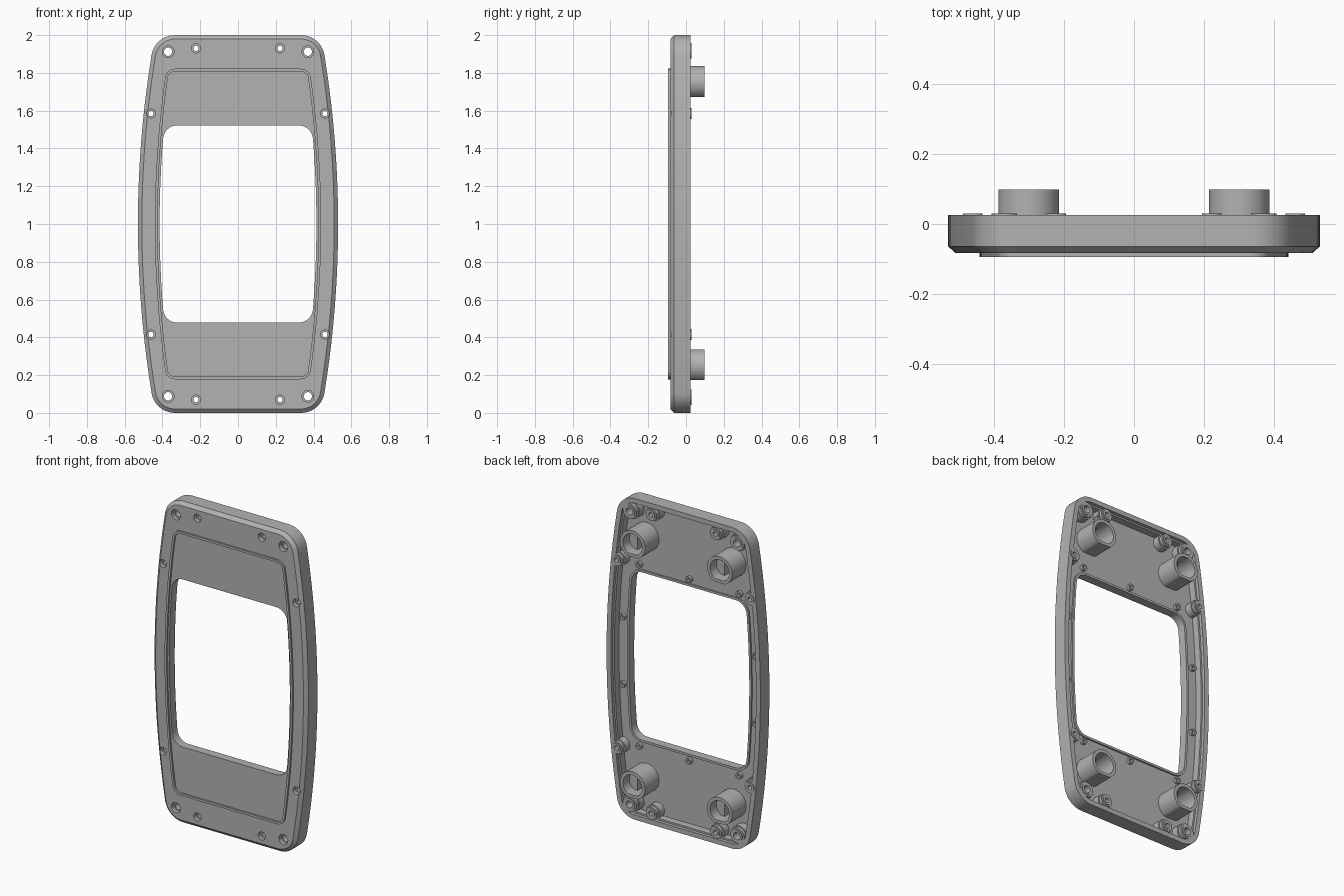
import bpy, bmesh, math
from math import sin, cos, pi

if "Cube" in bpy.data.objects:
    bpy.data.objects.remove(bpy.data.objects["Cube"], do_unlink=True)

grey = bpy.data.materials.new("plain grey")
grey.use_nodes = True
grey.diffuse_color = (0.45, 0.45, 0.45, 1)
grey.node_tree.nodes["Principled BSDF"].inputs["Base Color"].default_value = (0.45, 0.45, 0.45, 1)

FRONT, BACK, FLOOR = -0.083, 0.025, -0.04


def outline(w, h, r, inset=0.0, bow=5.56, n=10):
    """Bowed-side, rounded-corner outline in x and z, around z = 1."""
    w, h, r, bow = w - inset, h - inset, r - inset, bow - inset
    mid = w - bow
    cx = mid + math.sqrt((bow - r) ** 2 - (h - r) ** 2)
    a0 = math.atan2(h - r, cx - mid)
    quarter = [(mid + bow * cos(a0 * i / n), bow * sin(a0 * i / n)) for i in range(n)]
    for i in range(n + 1):
        a = a0 + (pi / 2 - a0) * i / n
        quarter.append((cx + r * cos(a), h - r + r * sin(a)))
    half = quarter + [(-x, z) for x, z in reversed(quarter)]
    low = [(x, -z) for x, z in reversed(half)][1:-1]
    return [(x, z + 1) for x, z in half + low]


def circle(x, z, r, n=32, flat=None):
    """Circle, optionally with a flat cut along its underside."""
    low = -r if flat is None else -flat
    return [(x + r * cos(2 * pi * i / n), z + max(low, r * sin(2 * pi * i / n)))
            for i in range(n)]


def loft(name, sections, ring=False):
    """Skin a list of (y, outline) sections; a ring joins last to first."""
    bm = bmesh.new()
    loops = [[bm.verts.new((x, y, z)) for x, z in pts] for y, pts in sections]
    pairs = list(zip(loops, loops[1:]))
    if ring:
        pairs.append((loops[-1], loops[0]))
    else:
        bm.faces.new(loops[0])
        bm.faces.new(loops[-1])
    for a, b in pairs:
        for i in range(len(a)):
            j = (i + 1) % len(a)
            bm.faces.new((a[i], a[j], b[j], b[i]))
    bmesh.ops.recalc_face_normals(bm, faces=bm.faces)
    me = bpy.data.meshes.new(name)
    bm.to_mesh(me)
    bm.free()
    me.materials.append(grey)
    ob = bpy.data.objects.new(name, me)
    bpy.context.collection.objects.link(ob)
    return ob


def tube(name, outer, inner, y0, y1):
    return loft(name, [(y0, outer), (y1, outer), (y1, inner), (y0, inner)], ring=True)


def cut(target, cutter):
    """Subtract the cutter and discard it."""
    mod = target.modifiers.new("cut", 'BOOLEAN')
    mod.operation, mod.solver, mod.object = 'DIFFERENCE', 'EXACT', cutter
    bpy.context.view_layer.objects.active = target
    bpy.ops.object.modifier_apply(modifier=mod.name)
    bpy.data.objects.remove(cutter, do_unlink=True)


def four(x, z):
    return [(sx * x, 1 + sz * z) for sx in (-1, 1) for sz in (-1, 1)]


# screw positions: (x, z, bore radius, counterbore radius, pillar radius)
screws = [(x, z, 0.022, 0.031, 0.055) for x, z in four(0.37, 0.912)]
screws += [(x, z, 0.014, 0.025, 0.046) for x, z in four(0.222, 0.93)]
screws += [(x, z, 0.014, 0.024, 0.046) for x, z in four(0.46, 0.585)]

BODY = (0.53, 1.0, 0.125)
RIDGE = (0.44, 0.822, 0.055)
WINDOW = (0.415, 0.522, 0.075)

# bezel body with a chamfered front edge
body = loft("bezel_body", [(FRONT, outline(*BODY, 0.021)),
                           (-0.064, outline(*BODY)), (BACK, outline(*BODY))])

# rear cavity with a stepped edge, leaving pillars around the screws
for inset, shrink, depth in ((0.04, 0, FLOOR), (0.03, 0.008, 0.005)):
    cavity = loft("cavity", [(depth, outline(*BODY, inset)), (0.2, outline(*BODY, inset))])
    for x, z, bore, head, pillar in screws:
        pts = circle(x, z, pillar - shrink)
        cut(cavity, loft("pillar", [(-0.3, pts), (0.3, pts)]))
    cut(body, cavity)

# window opening
pts = outline(*WINDOW)
cut(body, loft("opening", [(-0.3, pts), (0.3, pts)]))

# screw bores, counterbores and raised rear pads
for x, z, bore, head, pillar in screws:
    pts, wide = circle(x, z, bore, 24), circle(x, z, head, 24)
    cut(body, loft("bore", [(-0.3, pts), (0.3, pts)]))
    cut(body, loft("counterbore", [(-0.3, wide), (FRONT + 0.025, wide)]))
    tube("screw_pad", circle(x, z, bore + 0.014, 24), pts, 0.015, BACK + 0.005)

# raised line on the front and lip behind the window
tube("front_ridge", outline(*RIDGE), outline(*RIDGE, 0.014), FRONT + 0.005, -0.094)
tube("window_lip", outline(*WINDOW, -0.014), outline(*WINDOW), FLOOR - 0.005, FLOOR + 0.01)

# small screw posts around the window
posts = four(0.345, 0.565) + four(0.458, 0.21) + [(0, 0.435), (0, 1.565)]
for x, z in posts:
    tube("window_post", circle(x, z, 0.02, 20), circle(x, z, 0.01, 20),
         FLOOR - 0.005, FLOOR + 0.018)

# flat-bottomed rear sockets with a half-depth ledge inside
for x, z in four(0.3, 0.75):
    tube("rear_socket", circle(x, z, 0.0865, 48, 0.077), circle(x, z, 0.066, 48, 0.058),
         FLOOR - 0.005, 0.098)
    ledge = [(max(px, x), pz) for px, pz in circle(x, z, 0.068, 48, 0.06)]
    ledge = [p for i, p in enumerate(ledge) if p[0] > x + 0.0001]
    loft("socket_ledge", [(FLOOR - 0.005, ledge), (0.035, ledge)])

# smooth the curved walls, keep the edges crisp
bpy.ops.object.select_all(action='DESELECT')
for ob in bpy.context.scene.objects:
    if ob.type == 'MESH' and ob.data.materials and ob.data.materials[0] == grey:
        ob.select_set(True)
bpy.context.view_layer.objects.active = body
bpy.ops.object.shade_smooth_by_angle(angle=math.radians(30))
